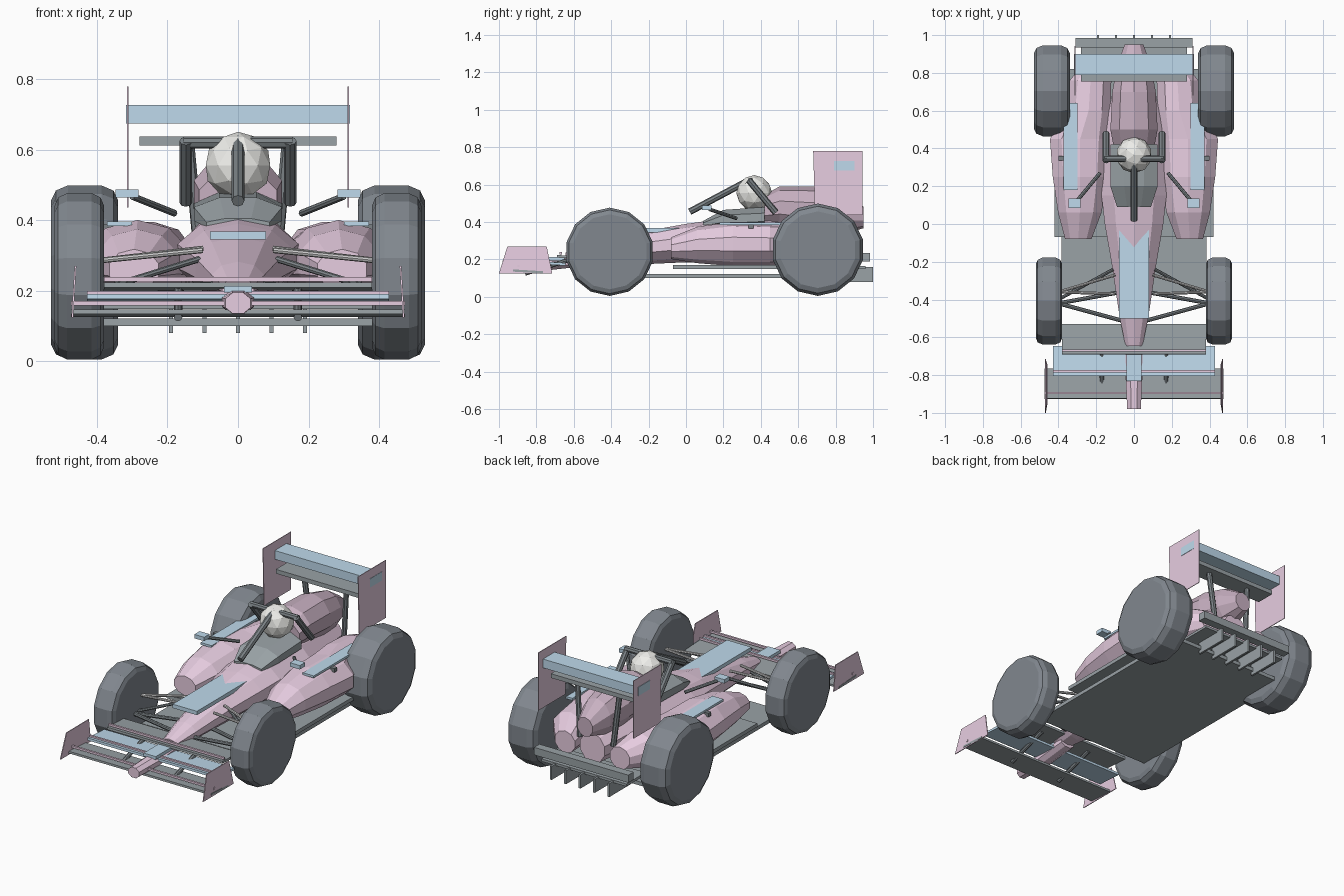
import bpy, bmesh, math
from mathutils import Vector, Matrix

if "Cube" in bpy.data.objects:
    bpy.data.objects.remove(bpy.data.objects["Cube"])


def mat(name, r, g, b):
    m = bpy.data.materials.new(name)
    m.diffuse_color = (r, g, b, 1)
    m.use_nodes = True
    m.node_tree.nodes["Principled BSDF"].inputs["Base Color"].default_value = m.diffuse_color
    return m


PINK = mat("pink_paint", .80, .61, .75)
PLUM = mat("shaded_pink", .58, .44, .54)
BLUE = mat("blue_paint", .52, .70, .84)
DARK = mat("carbon", .32, .36, .38)
BLACK = mat("dark_carbon", .20, .225, .24)
TYRE = mat("rubber", .22, .245, .275)
WHITE = mat("white_shell", .85, .85, .82)
STEEL = mat("steel", .55, .56, .56)


def finish(name, bm, material):
    bmesh.ops.recalc_face_normals(bm, faces=bm.faces)
    me = bpy.data.meshes.new(name)
    bm.to_mesh(me)
    bm.free()
    me.materials.append(material)
    ob = bpy.data.objects.new(name, me)
    bpy.context.collection.objects.link(ob)
    return ob


def box(name, x, y, z, material, pitch=0):
    """Box from (min, max) ranges, optionally pitched about x."""
    bm = bmesh.new()
    c = [(a + b) / 2 for a, b in (x, y, z)]
    s = [b - a for a, b in (x, y, z)]
    bmesh.ops.create_cube(bm, size=1, matrix=Matrix.Translation(c)
                          @ Matrix.Rotation(pitch, 4, 'X') @ Matrix.Diagonal((*s, 1)))
    return finish(name, bm, material)


def rod(name, a, b, r, material, sides=8):
    a, b = Vector(a), Vector(b)
    bm = bmesh.new()
    rot = (b - a).to_track_quat('Z', 'Y').to_matrix().to_4x4()
    bmesh.ops.create_cone(bm, cap_ends=True, segments=sides, radius1=r, radius2=r,
                          depth=(b - a).length, matrix=Matrix.Translation((a + b) / 2) @ rot)
    return finish(name, bm, material)


def skin(bm, rings):
    for p, q in zip(rings, rings[1:]):
        n = len(p)
        for i in range(n):
            bm.faces.new((p[i], p[(i + 1) % n], q[(i + 1) % n], q[i]))
    bm.faces.new(rings[0])
    bm.faces.new(rings[-1])


def loft(name, sections, material, sides=10):
    """Faceted shell through sections of (y, centre x, half width, z bottom, z top)."""
    bm = bmesh.new()
    rings = []
    for y, cx, hw, zb, zt in sections:
        ring = []
        for i in range(sides):
            t = 2 * math.pi * (i + .5) / sides
            k = 1 / math.cos(math.pi / sides)
            ring.append(bm.verts.new((cx + hw * k * math.cos(t), y,
                                      (zb + zt) / 2 + (zt - zb) / 2 * math.sin(t) * k)))
        rings.append(ring)
    skin(bm, rings)
    return finish(name, bm, material)


def wheel(name, x0, x1, y, r, shoulder, sides=14):
    """Tyre drum with chamfered shoulders."""
    bm = bmesh.new()
    rings = []
    w = x1 - x0
    for f, s in ((0, .80), (.07, .93), (.25, 1), (.75, 1), (.93, .93), (1, .80)):
        s = 1 - (1 - s) * shoulder
        rings.append([bm.verts.new((x0 + w * f, y + r * s * math.cos(2 * math.pi * (i + .5) / sides),
                                    r + .005 + r * s * math.sin(2 * math.pi * (i + .5) / sides)))
                      for i in range(sides)])
    skin(bm, rings)
    return finish(name, bm, TYRE)


def plate(name, x, outline, thick, material, lean=0):
    """Upright sheet from a (y, z) outline; lean tilts its top inward."""
    bm = bmesh.new()
    rings = [[bm.verts.new((x + dx - lean * (z - .12), y, z)) for y, z in outline]
             for dx in (-thick / 2, thick / 2)]
    skin(bm, rings)
    return finish(name, bm, material)


# Central body and nose
loft("main_body", [(-.645, 0, .045, .18, .235), (-.5, 0, .075, .175, .28), (-.2, 0, .12, .18, .35),
                   (0, 0, .155, .19, .385), (.15, 0, .172, .19, .405), (.45, 0, .16, .18, .42),
                   (.88, 0, .08, .19, .36)], PINK)
loft("nose_tip", [(-.98, 0, .036, .135, .195), (-.8, 0, .045, .135, .20), (-.58, 0, .045, .16, .215)], PINK, 8)
loft("engine_cover", [(.42, 0, .11, .38, .54), (.5, 0, .125, .37, .585), (.7, 0, .115, .34, .585),
                      (.84, 0, .09, .34, .55), (.95, 0, .05, .37, .48)], PLUM)
box("nose_top_panel", (-.08, .08), (-.5, 0), (.345, .368), BLUE)
box("nose_tip_panel", (-.04, .04), (-.83, -.65), (.195, .214), BLUE)

# Cockpit, helmet and head guard
loft("cockpit_surround", [(.09, 0, .09, .37, .405), (.2, 0, .125, .37, .465), (.42, 0, .125, .37, .48)], DARK, 8)
bm = bmesh.new()
bmesh.ops.create_icosphere(bm, subdivisions=2, radius=.096, matrix=Matrix.Translation((0, .365, .555)))
finish("helmet", bm, WHITE)
rod("guard_front_strut", (0, .02, .455), (0, .34, .625), .018, BLACK)
rod("guard_cross_bar", (-.155, .345, .62), (.155, .345, .62), .017, BLACK)

# Floor, diffuser and rear beam
box("lower_floor", (-.385, .385), (-.365, .82), (.10, .122), DARK)
box("upper_floor", (-.42, .42), (-.07, .52), (.148, .17), DARK)
box("rear_beam", (-.31, .31), (.935, .985), (.19, .235), DARK)
box("diffuser_roof", (-.28, .28), (.78, .96), (.15, .165), DARK)
for i in range(5):
    x = (i - 2) * .095
    box("diffuser_fin", (x - .006, x + .006), (.80, 1.0), (.08, .16), DARK)

# Front wing planes with their thin edge strips
for name, hw, y0, y1, z0, z1, m, ys, zs in (
        ("front_wing_main", .473, -.925, -.765, .13, .142, DARK, -.895, .165),
        ("front_wing_flap", .428, -.805, -.645, .172, .186, BLUE, -.78, .193),
        ("front_wing_upper", .38, -.69, -.53, .205, .219, DARK, -.67, .233)):
    box(name, (-hw, hw), (y0, y1), (z0, z1), m, -.06)
    box(name + "_strip", (-hw, hw), (ys - .006, ys + .006), (zs - .006, zs + .006), PINK)

# Rear wing
box("rear_wing_main", (-.317, .317), (.79, .90), (.675, .727), BLUE)
box("rear_wing_lower", (-.28, .28), (.755, .87), (.612, .637), DARK)

for s in (-1, 1):
    # Wheels
    wheel("front_wheel", s * .38, s * .52, -.408, .236, .75)
    wheel("rear_wheel", s * .34, s * .53, .705, .247, .85)
    # Side pods with top strips
    loft("side_pod", [(-.08, s * .295, .07, .205, .315), (.06, s * .287, .115, .185, .37),
                      (.25, s * .285, .145, .17, .395), (.45, s * .285, .16, .17, .39),
                      (.6, s * .24, .115, .17, .39), (.76, s * .23, .11, .18, .375),
                      (.88, s * .18, .065, .20, .325)], PINK)
    box("side_pod_strip", sorted((s * .30, s * .372)), (.18, .64), (.384, .397), BLUE)
    box("strip_bracket", sorted((s * .26, s * .40)), (.335, .36), (.365, .388), BLACK)
    # Mirrors
    box("mirror", sorted((s * .282, s * .347)), (.085, .135), (.465, .488), BLUE)
    rod("mirror_arm", (s * .18, .27, .42), (s * .30, .125, .468), .01, BLACK)
    # Head guard sides
    rod("guard_side_strut", (s * .148, .335, .625), (s * .148, .48, .45), .018, BLACK)
    # Wing end plates and mounts
    plate("front_end_plate", s * .47, [(-1, .125), (-.715, .125), (-.745, .27), (-.955, .27)],
          .005, PINK, s * .06)
    plate("rear_end_plate", s * .313, [(.69, .437), (.943, .437), (.943, .78), (.68, .78)], .004, PINK)
    rod("rear_wing_support", (s * .11, .84, .30), (s * .14, .82, .625), .016, BLACK)
    rod("front_wing_mount", (s * .17, -.86, .125), (s * .17, -.60, .205), .012, BLACK)
    # Front suspension
    hub = s * .40
    for y, z in ((-.27, .32), (-.37, .315)):
        rod("upper_arm", (hub, -.36, .285), (s * .10, y, z), .008, STEEL)
    for y in (-.36, -.51):
        rod("lower_arm", (hub, -.42, .20), (s * .07, y, .215), .011, BLACK)
    rod("push_rod", (hub, -.40, .20), (s * .11, -.24, .29), .009, BLACK)
